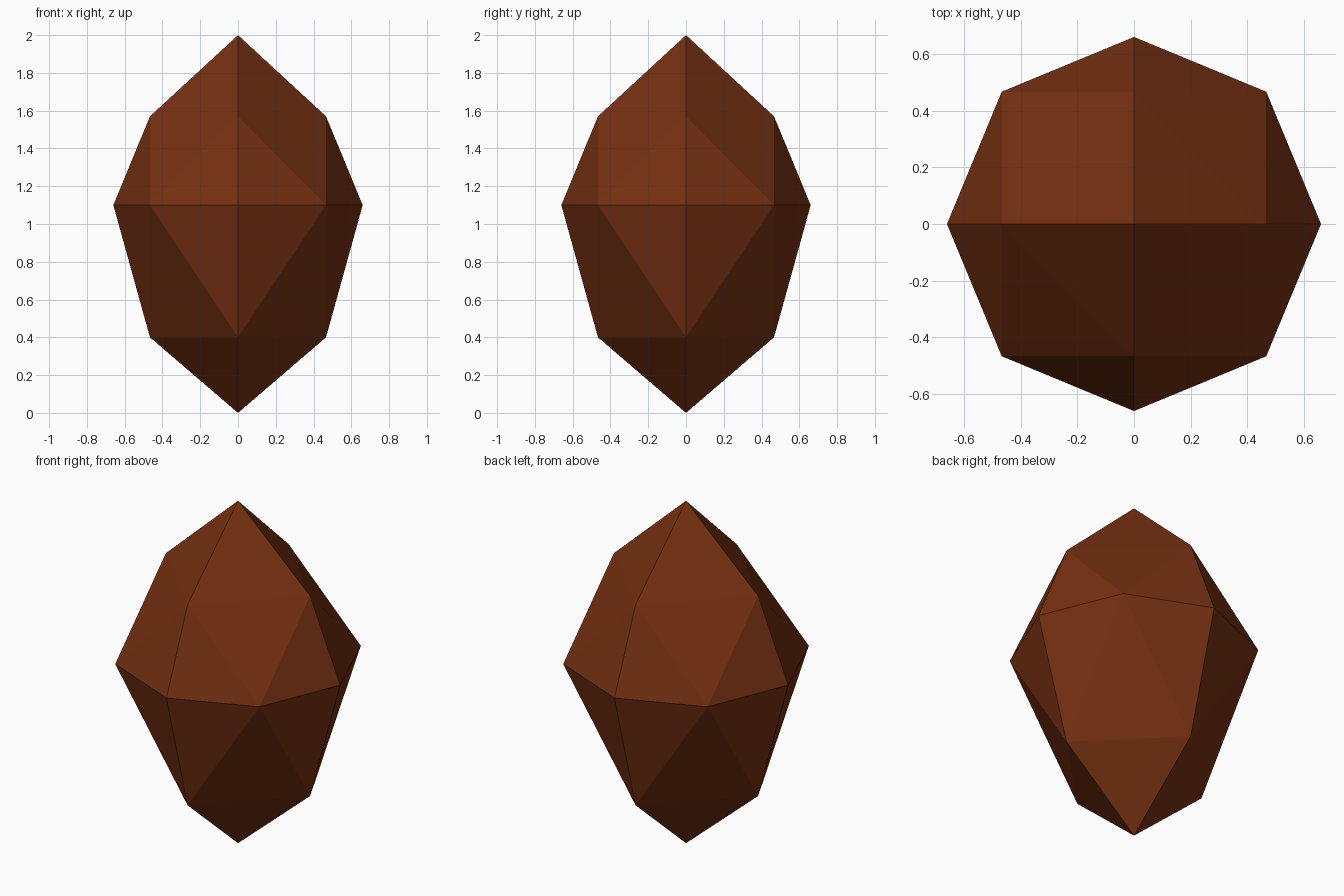
import bpy, bmesh, math

cube = bpy.data.objects.get("Cube")
if cube:
    bpy.data.objects.remove(cube, do_unlink=True)

# One brown material
mat = bpy.data.materials.new("dark_brown")
mat.use_nodes = True
color = (0.175, 0.029, 0.0055, 1.0)
mat.diffuse_color = color
bsdf = next(n for n in mat.node_tree.nodes if n.type == 'BSDF_PRINCIPLED')
bsdf.inputs["Base Color"].default_value = color
bsdf.inputs["Roughness"].default_value = 0.8

# Rings of the faceted gem: (sides, radius, height)
rings = [(4, 0.466, 0.40), (8, 0.66, 1.10), (4, 0.466, 1.57)]

bm = bmesh.new()
for z in (0.0, 2.0):
    bm.verts.new((0, 0, z))
for sides, radius, z in rings:
    for i in range(sides):
        a = math.tau * i / sides
        bm.verts.new((radius * math.cos(a), radius * math.sin(a), z))

# The stone is convex, so its hull gives the flat triangular facets
bmesh.ops.convex_hull(bm, input=bm.verts[:])
bmesh.ops.recalc_face_normals(bm, faces=bm.faces[:])

mesh = bpy.data.meshes.new("faceted_stone")
bm.to_mesh(mesh)
bm.free()
mesh.materials.append(mat)
stone = bpy.data.objects.new("faceted_stone", mesh)
bpy.context.collection.objects.link(stone)
